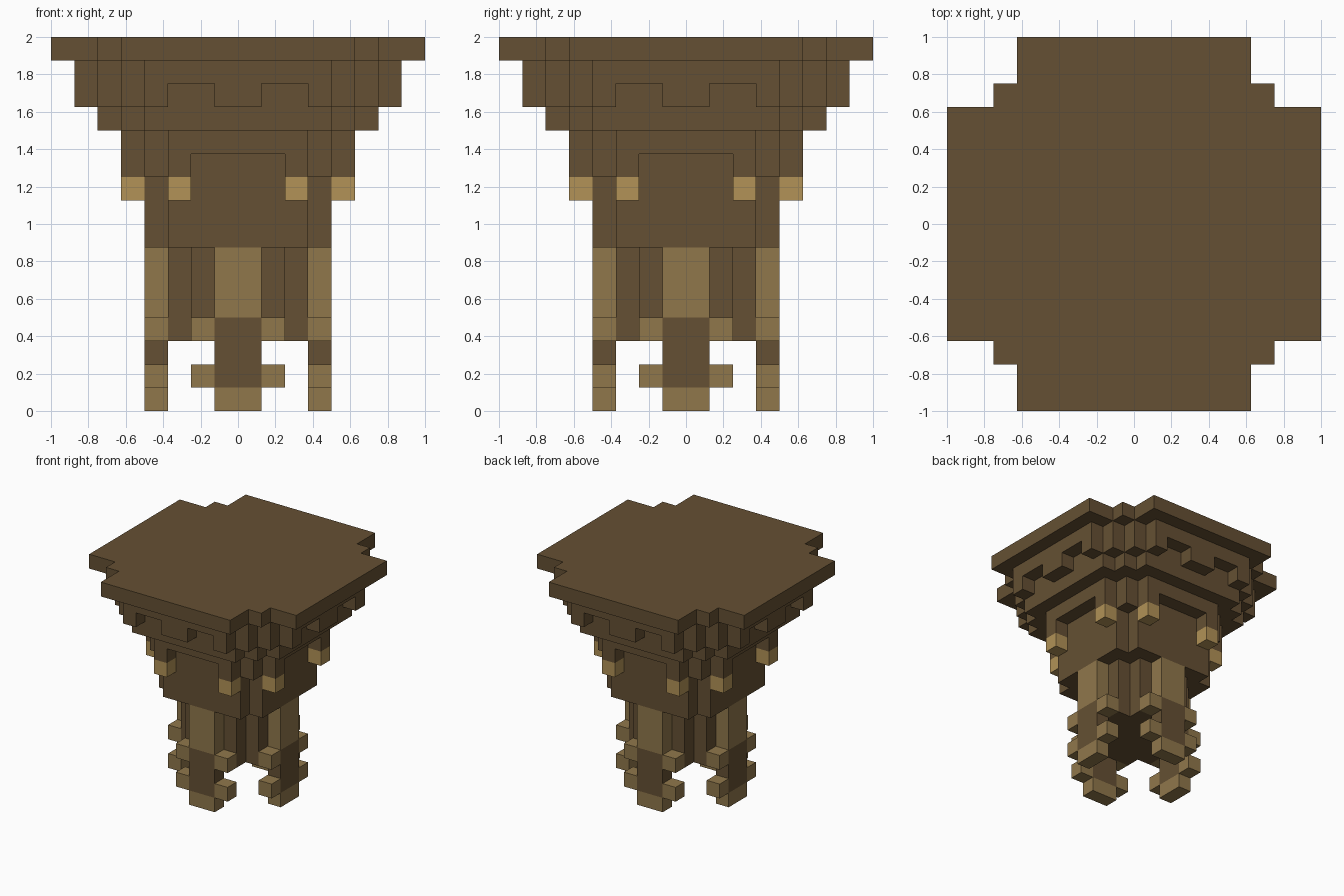
import bpy
import bmesh
from mathutils import Matrix, Vector
from math import pi

U = 0.125  # one block
SIDES = ["front", "left", "back", "right"]

cube = bpy.data.objects.get("Cube")
if cube:
    bpy.data.objects.remove(cube, do_unlink=True)


def material(name, rgb):
    def linear(c):
        c /= 255
        return c / 12.92 if c <= 0.04045 else ((c + 0.055) / 1.055) ** 2.4
    colour = [linear(c) for c in rgb] + [1]
    mat = bpy.data.materials.new(name)
    mat.use_nodes = True
    mat.diffuse_color = colour
    bsdf = next(n for n in mat.node_tree.nodes if n.type == "BSDF_PRINCIPLED")
    bsdf.inputs["Base Color"].default_value = colour
    return mat


DARK = material("dark_wood", (101, 80, 51))
LIGHT = material("light_wood", (144, 119, 75))
GOLD = material("golden_wood", (178, 146, 87))


def finish(bm, name, mat):
    bmesh.ops.recalc_face_normals(bm, faces=bm.faces)
    mesh = bpy.data.meshes.new(name)
    bm.to_mesh(mesh)
    bm.free()
    mesh.materials.append(mat)
    obj = bpy.data.objects.new(name, mesh)
    bpy.context.collection.objects.link(obj)


def tier(name, steps, z0, z1):
    """Four-way stepped cross; steps are the (x, y) outer corners, in blocks."""
    quarter = []
    for i, (x, y) in enumerate(steps):
        if i:
            quarter.append((x, steps[i - 1][1]))
        quarter.append((x, y))
    bm = bmesh.new()
    verts = []
    for k in range(4):
        turn = Matrix.Rotation(k * pi / 2, 3, "Z")
        verts += [bm.verts.new(turn @ Vector((x, y, z0)) * U) for x, y in quarter]
    base = bm.faces.new(verts)
    top = bmesh.ops.extrude_face_region(bm, geom=[base])["geom"]
    bmesh.ops.translate(bm, vec=(0, 0, (z1 - z0) * U),
                        verts=[v for v in top if isinstance(v, bmesh.types.BMVert)])
    finish(bm, name, DARK)


def blocks(name, mat, x0, x1, y0, y1, z0, z1, paired=False):
    """A front block (or a mirrored pair), repeated on all four sides."""
    for k, side in enumerate(SIDES):
        bm = bmesh.new()
        for sign in ((1, -1) if paired else (1,)):
            centre = Vector((sign * (x0 + x1), y0 + y1, z0 + z1)) * U / 2
            size = Vector((x1 - x0, y1 - y0, z1 - z0)) * U
            bmesh.ops.create_cube(bm, size=1, matrix=Matrix.Rotation(k * pi / 2, 4, "Z")
                                  @ Matrix.Translation(centre) @ Matrix.Diagonal(size.to_4d()))
        finish(bm, side + "_" + name, mat)


# Trunk, from the bottom up
tier("core", [(3, 2), (2, 3)], 3, 7)
tier("body", [(4, 3), (3, 4)], 7, 10)
tier("collar_lower", [(4, 4)], 10, 11)
tier("collar_upper", [(5, 3), (4, 4), (3, 5)], 11, 12)
tier("flare", [(6, 4), (5, 5), (4, 6)], 12, 13)
tier("crown_lower", [(6, 5), (5, 6)], 13, 14)
tier("crown_upper", [(7, 4), (6, 5), (5, 6), (4, 7)], 14, 15)
tier("table_top", [(8, 5), (6, 6), (5, 8)], 15, 16)

# Hanging teeth on the crown and collar
blocks("crown_middle_tooth", DARK, -1, 1, -7, -6, 13, 14)
blocks("crown_outer_teeth", DARK, 3, 4, -7, -6, 13, 14, True)
blocks("collar_teeth", DARK, 2, 3, -5, -4, 10, 11, True)
blocks("golden_tips", GOLD, 2, 3, -5, -4, 9, 10, True)

# Legs with side knobs
blocks("leg_upper", LIGHT, -1, 1, -4, -3, 4, 7)
blocks("leg_lower", DARK, -1, 1, -4, -3, 1, 4)
blocks("foot", LIGHT, -1, 1, -4, -3, 0, 1)
blocks("knee_knobs", LIGHT, 1, 2, -4, -3, 3, 4, True)
blocks("ankle_knobs", LIGHT, 1, 2, -4, -3, 1, 2, True)
